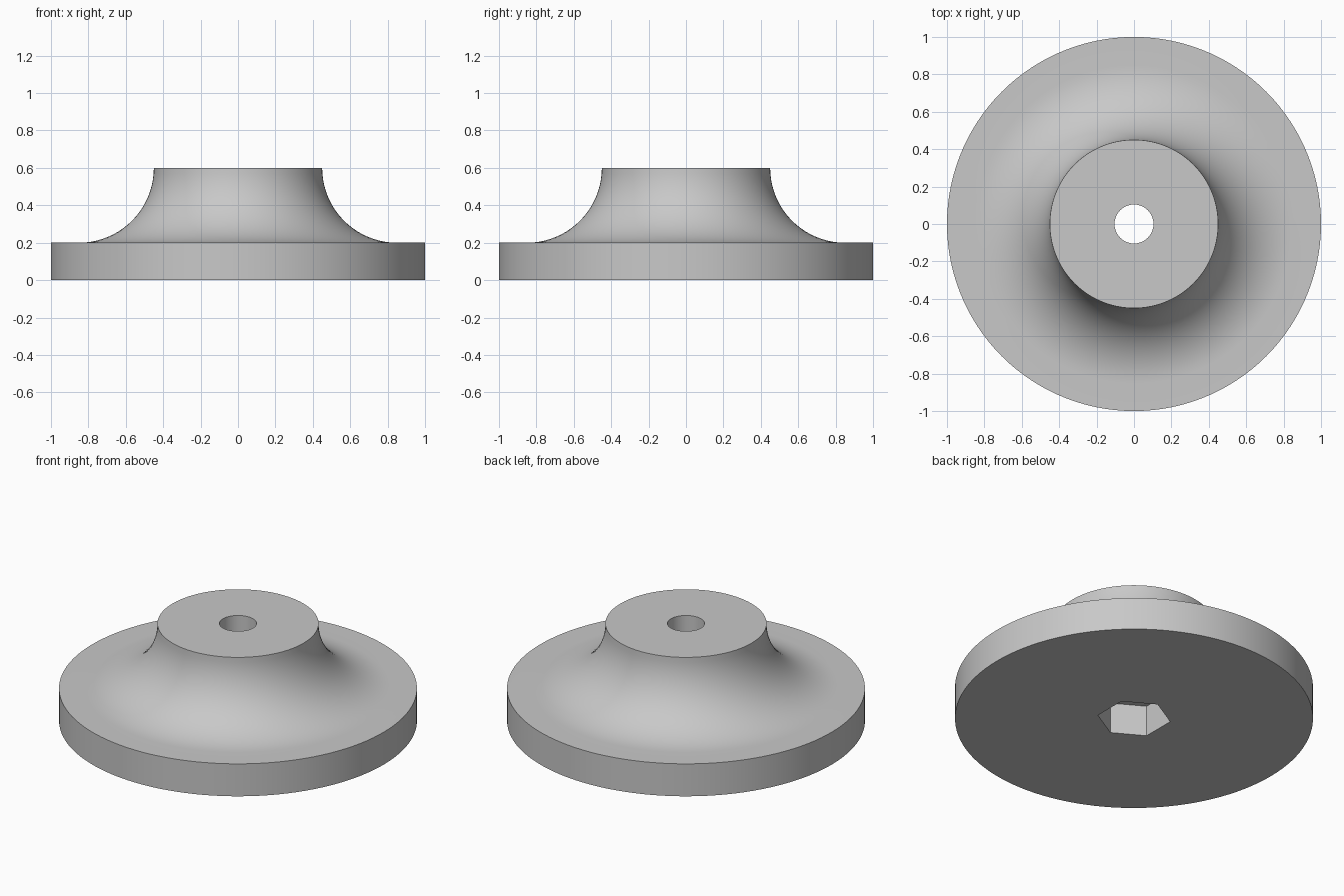
import bpy, bmesh, math
from mathutils import Matrix

default = bpy.data.objects.get("Cube")
if default:
    bpy.data.objects.remove(default, do_unlink=True)

SEGMENTS = 120
BASE_R, BASE_H = 1.0, 0.2
HUB_R, TOP = 0.45, 0.6
HOLE_R = 0.104
HEX_R, HEX_DEPTH = 0.205, 0.19

grey = bpy.data.materials.new("light_grey")
grey.use_nodes = True
colour = (0.58, 0.58, 0.58, 1)
grey.diffuse_color = colour
grey.node_tree.nodes["Principled BSDF"].inputs["Base Color"].default_value = colour


def make_object(name, bm):
    bmesh.ops.recalc_face_normals(bm, faces=bm.faces)
    mesh = bpy.data.meshes.new(name)
    bm.to_mesh(mesh)
    bm.free()
    obj = bpy.data.objects.new(name, mesh)
    mesh.materials.append(grey)
    bpy.context.collection.objects.link(obj)
    return obj


# Closed half section: bore, base disc, concave flare, hub top
fillet = TOP - BASE_H
steps = 20
profile = [(HOLE_R, 0), (BASE_R, 0), (BASE_R, BASE_H)]
for i in range(steps + 1):
    a = math.pi / 2 * i / steps
    profile.append((HUB_R + fillet * (1 - math.sin(a)), TOP - fillet * math.cos(a)))
profile.append((HOLE_R, TOP))

# Lathe the section around z
bm = bmesh.new()
verts = [bm.verts.new((r, 0, z)) for r, z in profile]
edges = [bm.edges.new((v, verts[(i + 1) % len(verts)])) for i, v in enumerate(verts)]
bmesh.ops.spin(bm, geom=verts + edges, cent=(0, 0, 0), axis=(0, 0, 1),
               angle=math.tau, steps=SEGMENTS, use_merge=True)
bmesh.ops.remove_doubles(bm, verts=bm.verts, dist=0.0001)
body = make_object("flanged_knob", bm)

# Hexagonal nut pocket cut into the underside
bm = bmesh.new()
bmesh.ops.create_cone(bm, cap_ends=True, segments=6, radius1=HEX_R, radius2=HEX_R,
                      depth=2 * HEX_DEPTH, matrix=Matrix.Rotation(math.pi / 6, 4, "Z"))
# Points of the hexagon lie on the y axis
corner = max(bm.verts, key=lambda v: v.co.y)
if abs(corner.co.x) > 0.01:
    bmesh.ops.rotate(bm, verts=bm.verts, matrix=Matrix.Rotation(math.pi / 6, 3, "Z"))
cutter = make_object("nut_pocket_cutter", bm)
cutter.hide_render = True

cut = body.modifiers.new("nut_pocket", "BOOLEAN")
cut.operation = "DIFFERENCE"
cut.solver = "EXACT"
cut.object = cutter
bpy.ops.object.select_all(action="DESELECT")
bpy.context.view_layer.objects.active = body
body.select_set(True)
bpy.ops.object.modifier_apply(modifier=cut.name)
bpy.data.objects.remove(cutter, do_unlink=True)

# Smooth round surfaces, crisp rims
bpy.ops.object.shade_smooth_by_angle(angle=math.radians(30))
